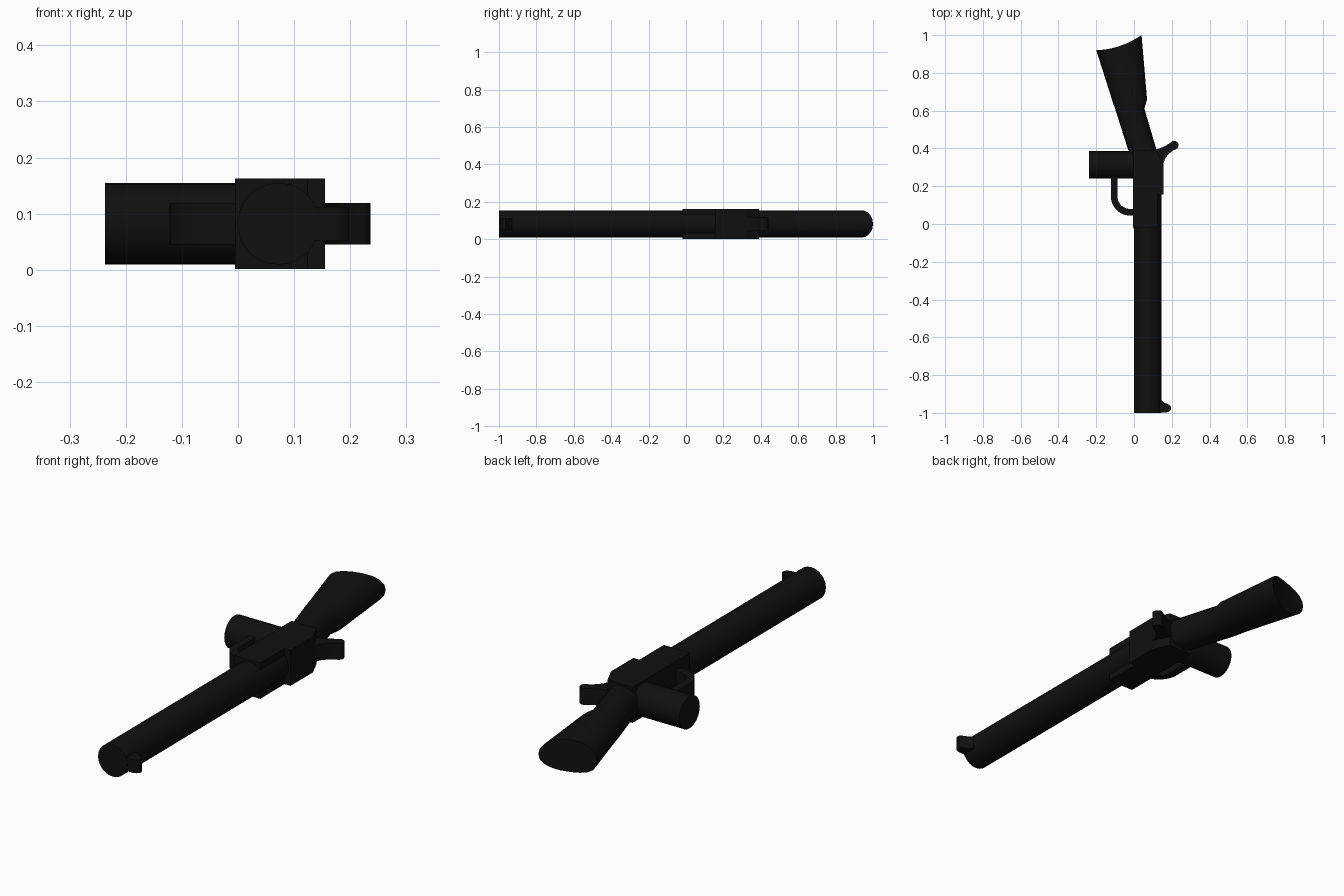
import bpy, bmesh, math
from mathutils import Vector, Matrix

if "Cube" in bpy.data.objects:
    bpy.data.objects.remove(bpy.data.objects["Cube"])

ZC = 0.082   # mid-plane height: the piece lies on its side

black = bpy.data.materials.new("black")
black.diffuse_color = (0.005, 0.005, 0.005, 1)
black.use_nodes = True
black.node_tree.nodes["Principled BSDF"].inputs["Base Color"].default_value = black.diffuse_color


def finish(bm, name, smooth=True):
    bmesh.ops.recalc_face_normals(bm, faces=bm.faces)
    me = bpy.data.meshes.new(name)
    bm.to_mesh(me)
    bm.free()
    me.materials.append(black)
    ob = bpy.data.objects.new(name, me)
    bpy.context.collection.objects.link(ob)
    if smooth:
        bpy.ops.object.select_all(action='DESELECT')
        ob.select_set(True)
        bpy.context.view_layer.objects.active = ob
        bpy.ops.object.shade_smooth_by_angle(angle=math.radians(35))
    return ob


def plate(name, outline, half, smooth=True):
    """Extrude an xy outline symmetrically about the mid-plane."""
    bm = bmesh.new()
    face = bm.faces.new([bm.verts.new((x, y, ZC - half)) for x, y in outline])
    ext = bmesh.ops.extrude_face_region(bm, geom=[face])
    verts = [g for g in ext['geom'] if isinstance(g, bmesh.types.BMVert)]
    bmesh.ops.translate(bm, vec=(0, 0, 2 * half), verts=verts)
    return finish(bm, name, smooth)


def rod(name, a, b, radius, sides=24):
    a, b = Vector(a), Vector(b)
    bm = bmesh.new()
    rot = (b - a).to_track_quat('Z', 'Y').to_matrix().to_4x4()
    bmesh.ops.create_cone(bm, cap_ends=True, segments=sides, radius1=radius,
                          radius2=radius, depth=(b - a).length,
                          matrix=Matrix.Translation((a + b) / 2) @ rot)
    return finish(bm, name)


def arc(cx, cy, r, a0, a1, n):
    return [(cx + r * math.cos(math.radians(a0 + (a1 - a0) * i / n)),
             cy + r * math.sin(math.radians(a0 + (a1 - a0) * i / n)))
            for i in range(n + 1)]


# Barrel and side grip
rod("barrel", (0.072, -1, ZC), (0.072, 0.2, ZC), 0.073)
rod("grip", (-0.237, 0.313, ZC), (0.03, 0.313, ZC), 0.073)

# Receiver block with stepped front
plate("receiver", [(-0.005, -0.02), (0.125, -0.02), (0.125, 0.155), (0.155, 0.155),
                   (0.155, 0.315), (0.12, 0.39), (-0.005, 0.39)], 0.081, False)

# Hammer spur with rounded tip
plate("hammer", [(0.06, 0.3), (0.155, 0.31), (0.158, 0.33), (0.168, 0.352),
                 (0.186, 0.373), (0.21, 0.392)]
      + arc(0.213, 0.417, 0.023, -70, 110, 8)
      + [(0.175, 0.419), (0.145, 0.404), (0.11, 0.392), (0.06, 0.39)], 0.037)

# Front sight
plate("front_sight", [(0.09, -1), (0.17, -0.998), (0.188, -0.992), (0.197, -0.98),
                      (0.195, -0.966), (0.182, -0.955), (0.16, -0.946),
                      (0.143, -0.93), (0.09, -0.93)], 0.03)

# Trigger guard: curved strap of constant width
plate("trigger_guard", [(-0.122, 0.26)] + arc(-0.022, 0.145, 0.1, 180, 270, 10)
      + [(0.02, 0.045), (0.02, 0.08)] + arc(-0.022, 0.145, 0.065, 270, 180, 10)
      + [(-0.087, 0.26)], 0.037)

# Stock: rounded sections lofted between left and right edges, last one curved
SIDES = 20
sections = [((0.0, 0.3), (0.145, 0.3), 0.0), ((-0.03, 0.39), (0.12, 0.39), 0.0),
            ((-0.1, 0.61), (0.055, 0.61), 0.0), ((-0.117, 0.66), (0.069, 0.66), 0.0),
            ((-0.2, 0.921), (0.04, 1.0), 0.02)]
bm = bmesh.new()
rings = []
for left, right, sag in sections:
    ring = []
    for i in range(SIDES):
        a = 2 * math.pi * i / SIDES
        c, s = math.cos(a), math.sin(a)
        t = 0.5 + 0.5 * math.copysign(abs(c) ** 0.9, c)
        x = left[0] + (right[0] - left[0]) * t
        y = left[1] + (right[1] - left[1]) * t - sag * 4 * t * (1 - t)
        ring.append(bm.verts.new((x, y, ZC + 0.073 * math.copysign(abs(s) ** 0.9, s))))
    rings.append(ring)
for r0, r1 in zip(rings, rings[1:]):
    for i in range(SIDES):
        j = (i + 1) % SIDES
        bm.faces.new((r0[i], r0[j], r1[j], r1[i]))
# Flat inner end, and a curved butt built from strips across the thickness
bm.faces.new(rings[0])
end, h = rings[-1], SIDES // 2
bm.faces.new((end[0], end[1], end[-1]))
bm.faces.new((end[h - 1], end[h], end[h + 1]))
for i in range(1, h - 1):
    bm.faces.new((end[i], end[i + 1], end[SIDES - i - 1], end[SIDES - i]))
finish(bm, "stock")
